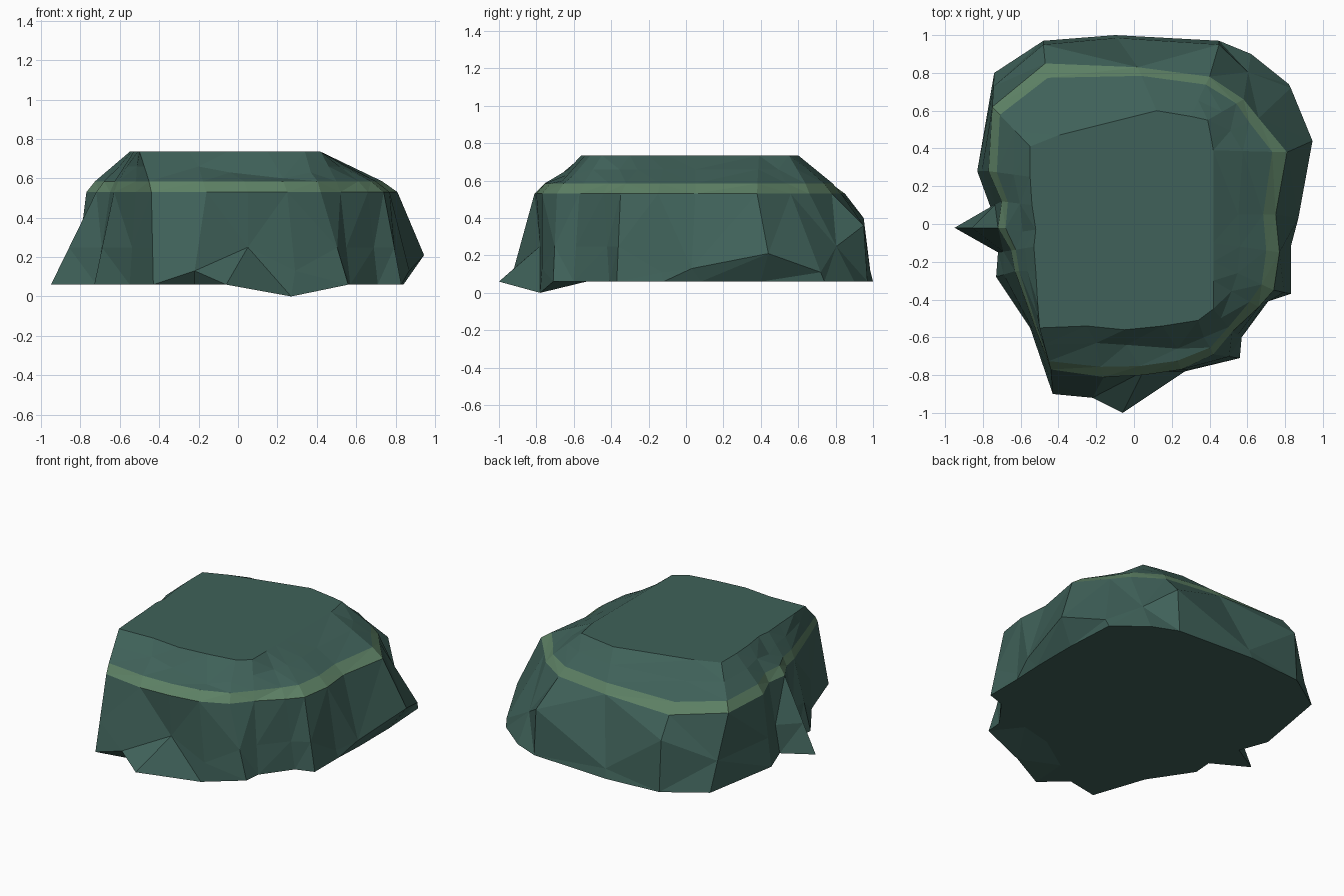
import bpy, bmesh
from mathutils import Vector

if "Cube" in bpy.data.objects:
    bpy.data.objects.remove(bpy.data.objects["Cube"])

# Outlines of the rock, counter-clockwise from the front left corner
foot = [(-.43, -.90), (-.22, -.86), (-.06, -1.0), (.27, -.78), (.56, -.71), (.57, -.60),
        (.71, -.41), (.83, -.37), (.83, -.12), (.84, .08), (.84, .40), (.82, .74),
        (.62, .90), (.45, .97), (-.10, 1.0), (-.48, .97), (-.74, .80), (-.83, .28),
        (-.76, .09), (-.95, -.02), (-.72, -.15), (-.73, -.28), (-.55, -.55)]
band = [(-.44, -.77), (-.16, -.81), (.05, -.80), (.25, -.77), (.42, -.69), (.52, -.57),
        (.66, -.44), (.74, -.35), (.77, -.15), (.75, .05), (.81, .38), (.66, .56),
        (.58, .66), (.40, .78), (.02, .83), (-.47, .85), (-.75, .62), (-.77, .28),
        (-.70, .12), (-.72, -.02), (-.65, -.14), (-.63, -.25), (-.52, -.56)]
crown = [(-.50, -.55), (-.25, -.54), (-.05, -.56), (.15, -.54), (.34, -.51), (.42, -.45),
         (.42, -.30), (.42, -.20), (.42, -.10), (.42, .05), (.42, .39), (.41, .45),
         (.39, .55), (.30, .57), (.12, .60), (-.40, .47), (-.55, .41), (-.55, .25),
         (-.54, .10), (-.52, -.03), (-.53, -.12), (-.52, -.25), (-.51, -.42)]

# Individual chips and bulges that break the regular layers
foot_height = {3: 0.0}
waist_chips = {1: (-.22, -.92, .13), 2: (.05, -.78, .25), 3: (.29, -.77, .13),
               8: (.82, -.13, .11), 9: (.87, .03, .13), 10: (.945, .44, .21),
               11: (.83, .72, .11), 13: (.45, .95, .36), 14: (-.09, .985, .12),
               15: (-.48, .95, .40)}
shoulder_chips = {1: (-.20, -.63, .66), 2: (-.04, -.64, .63), 3: (.23, -.66, .60),
                  4: (.37, -.60, .63), 19: (-.59, -.04, .63)}


def material(name, colour):
    mat = bpy.data.materials.new(name)
    mat.diffuse_color = (*colour, 1)
    mat.use_nodes = True
    mat.node_tree.nodes["Principled BSDF"].inputs["Base Color"].default_value = mat.diffuse_color
    return mat


def blend(lower, upper, t, z=None, chips={}):
    """Layer part way between two others."""
    ring = [a.lerp(b, t) for a, b in zip(lower, upper)]
    for i, p in enumerate(ring):
        if z is not None:
            p.z = z
        if i in chips:
            ring[i] = Vector(chips[i])
    return ring


# Layers from the ground up
base = [Vector((x, y, foot_height.get(i, .06))) for i, (x, y) in enumerate(foot)]
band_low = [Vector((x, y, .53)) for x, y in band]
top = [Vector((x, y, .735)) for x, y in crown]
underside = blend(base, [Vector((0, 0, .06))] * len(base), .25, z=.06)
waist = blend(base, band_low, .4, chips=waist_chips)
band_high = blend(band_low, top, .2, z=.585)
shoulder = blend(band_high, top, .5, chips=shoulder_chips)
layers = [underside, base, waist, band_low, band_high, shoulder, top]

# Rock body: loft the layers, cap both ends, colour the band
bm = bmesh.new()
rings = [[bm.verts.new(p) for p in layer] for layer in layers]
n = len(foot)
for level, (lo, hi) in enumerate(zip(rings, rings[1:])):
    for i in range(n):
        j = (i + 1) % n
        face = bm.faces.new((lo[i], lo[j], hi[j], hi[i]))
        face.material_index = int(level == 3)
bm.faces.new(rings[-1])
bm.faces.new(rings[0][::-1])
bmesh.ops.triangulate(bm, faces=bm.faces[:])

mesh = bpy.data.meshes.new("rock")
bm.to_mesh(mesh)
bm.free()
mesh.materials.append(material("dark_stone", (.05, .12, .10)))
mesh.materials.append(material("moss_band", (.11, .22, .13)))
rock = bpy.data.objects.new("rock", mesh)
bpy.context.collection.objects.link(rock)
